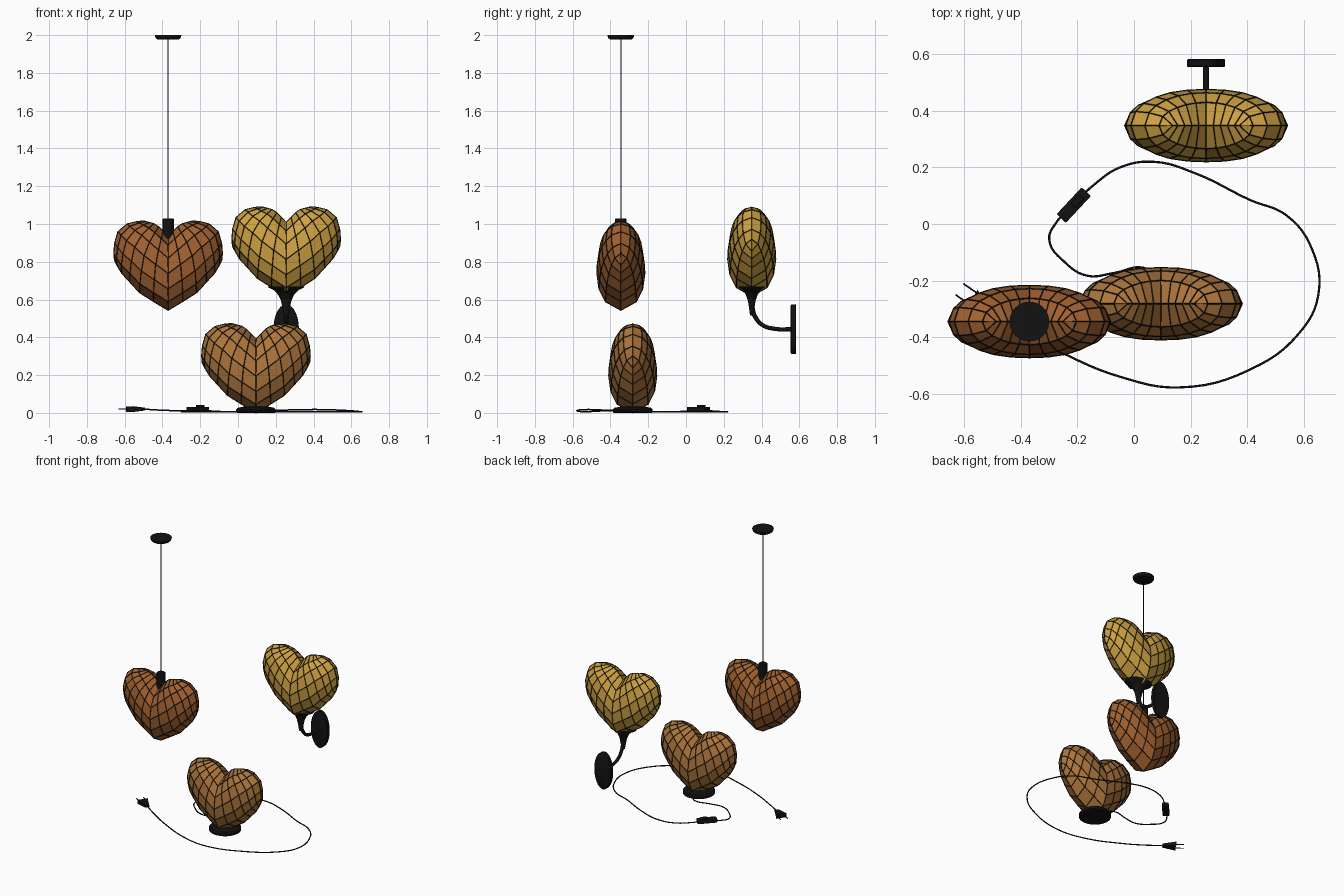
import bpy, bmesh, math
from mathutils import Vector, Matrix

if "Cube" in bpy.data.objects:
    bpy.data.objects.remove(bpy.data.objects["Cube"])


def material(name, rgb):
    m = bpy.data.materials.new(name)
    m.diffuse_color = (*rgb, 1)
    m.use_nodes = True
    m.node_tree.nodes["Principled BSDF"].inputs["Base Color"].default_value = m.diffuse_color
    return m


BLACK = material("black", (0.006, 0.006, 0.006))


def add(name, bm, mat, loc=(0, 0, 0), smooth=False):
    bmesh.ops.recalc_face_normals(bm, faces=bm.faces[:])
    me = bpy.data.meshes.new(name)
    bm.to_mesh(me)
    bm.free()
    ob = bpy.data.objects.new(name, me)
    bpy.context.collection.objects.link(ob)
    ob.location = loc
    me.materials.append(mat)
    if smooth:
        bpy.context.view_layer.objects.active = ob
        bpy.ops.object.select_all(action='DESELECT')
        ob.select_set(True)
        bpy.ops.object.shade_smooth_by_angle(angle=math.radians(35))
    return ob


def lathe(name, profile, loc, scale=(1, 1, 1), rot=None, n=40):
    """Closed solid of revolution from (radius, z) points."""
    bm = bmesh.new()
    rings = [[bm.verts.new((r * math.cos(2 * math.pi * k / n), r * math.sin(2 * math.pi * k / n), z))
              for k in range(n)] for r, z in profile]
    for a, b in zip(rings, rings[1:]):
        for k in range(n):
            bm.faces.new((a[k], a[(k + 1) % n], b[(k + 1) % n], b[k]))
    bm.faces.new(rings[0])
    bm.faces.new(rings[-1])
    bm.transform(Matrix.Diagonal((*scale, 1)))
    if rot:
        bm.transform(rot)
    return add(name, bm, BLACK, loc, True)


def tube(name, pts, radius, radii=None, res=6):
    cu = bpy.data.curves.new(name, 'CURVE')
    cu.dimensions = '3D'
    cu.bevel_depth, cu.bevel_resolution, cu.resolution_u = radius, 2, res
    cu.use_fill_caps = True
    sp = cu.splines.new('BEZIER')
    sp.bezier_points.add(len(pts) - 1)
    for i, (bp, p) in enumerate(zip(sp.bezier_points, pts)):
        bp.co = p
        bp.handle_left_type = bp.handle_right_type = 'AUTO'
        bp.radius = radii[i] if radii else 1
    ob = bpy.data.objects.new(name, cu)
    bpy.context.collection.objects.link(ob)
    cu.materials.append(BLACK)
    return ob


def box(name, size, loc, angle, taper=1.0, bevel=0.004):
    bm = bmesh.new()
    bmesh.ops.create_cube(bm, size=1)
    for v in bm.verts:
        if v.co.x < 0:
            v.co.y *= taper
            v.co.z *= taper
    bm.transform(Matrix.Rotation(angle, 4, 'Z') @ Matrix.Diagonal((*size, 1)))
    bmesh.ops.bevel(bm, geom=bm.edges[:], offset=bevel, segments=2, affect='EDGES', profile=0.5)
    return add(name, bm, BLACK, loc, True)


def along(pts, t):
    """Point at fraction t of a polyline's length."""
    pts = [Vector(p) for p in pts]
    left = t * sum((b - a).length for a, b in zip(pts, pts[1:]))
    for a, b in zip(pts, pts[1:]):
        d = (b - a).length
        if left <= d + 1e-9:
            return a.lerp(b, left / d)
        left -= d
    return pts[-1]


# Heart half-outline, split into four sides of a patch
CENTRE = [(0, 0), (0, 0.391)]
LOWER = [(0, 0), (0.148, 0.09), (0.254, 0.206), (0.284, 0.265)]
LOBE = [(0.284, 0.265), (0.29, 0.33), (0.265, 0.418), (0.206, 0.466), (0.13, 0.473)]
UPPER = [(0, 0.391), (0.063, 0.455), (0.13, 0.473)]
NU, NV, DEPTH = 6, 6, 0.127


def heart(name, loc, rgb):
    bm = bmesh.new()
    for sx in (1, -1):
        for sy in (1, -1):
            grid = []
            for i in range(NU + 1):
                u = 0.3 * i / NU + 0.7 * math.sin(math.pi / 2 * i / NU)
                row = []
                for j in range(NV + 1):
                    v = 0.5 * j / NV + 0.25 * (1 - math.cos(math.pi * j / NV))
                    p = ((1 - v) * along(LOWER, u) + v * along(UPPER, u)
                         + (1 - u) * along(CENTRE, v) + u * along(LOBE, v)
                         - (1 - u) * (1 - v) * Vector(LOWER[0]) - u * (1 - v) * Vector(LOWER[-1])
                         - (1 - u) * v * Vector(UPPER[0]) - u * v * Vector(UPPER[-1]))
                    d = DEPTH * math.sqrt(max(0, 1 - u ** 2.2) * max(0, 1 - (2 * v - 1) ** 2))
                    row.append(bm.verts.new((sx * p.x, sy * d, p.y)))
                grid.append(row)
            for i in range(NU):
                for j in range(NV):
                    bm.faces.new((grid[i][j], grid[i + 1][j], grid[i + 1][j + 1], grid[i][j + 1]))
    bmesh.ops.remove_doubles(bm, verts=bm.verts[:], dist=1e-5)
    lead = bm.copy()
    add(name + "_glass", bm, material(name + "_glass", rgb), loc)
    # Lead seams along every pane edge
    ob = add(name + "_seams", lead, BLACK, loc)
    w = ob.modifiers.new("wire", 'WIREFRAME')
    w.thickness, w.offset, w.use_even_offset = 0.006, 0, False


heart("pendant_heart", (-0.37, -0.345, 0.543), (0.36, 0.12, 0.03))
heart("wall_heart", (0.255, 0.348, 0.618), (0.62, 0.36, 0.055))
heart("table_heart", (0.095, -0.282, -0.003 + 0.003), (0.42, 0.18, 0.045))

# Pendant fittings
lathe("ceiling_canopy", [(0.058, 1.978), (0.066, 1.984), (0.07, 1.996), (0.07, 2.0)], (-0.37, -0.345, 0))
lathe("pendant_cord", [(0.003, 1.02), (0.003, 1.985)], (-0.37, -0.345, 0), n=10)
lathe("pendant_socket", [(0.03, 0.91), (0.03, 1.026), (0.026, 1.03)], (-0.37, -0.345, 0), n=28)

# Wall lamp fittings
lathe("wall_cup", [(0.012, 0.515), (0.02, 0.56), (0.028, 0.595), (0.042, 0.625), (0.065, 0.65),
                   (0.095, 0.664), (0.098, 0.669), (0.06, 0.669)], (0.255, 0.348, 0), (1, 0.74, 1))
tube("wall_arm", [(0.255, 0.348, 0.57), (0.255, 0.363, 0.515), (0.255, 0.405, 0.465),
                  (0.255, 0.47, 0.445), (0.255, 0.565, 0.443)], 0.011, [1.2, 1.1, 1, 1, 1])
lathe("wall_plate", [(0.125, -0.0145), (0.132, -0.011), (0.132, 0.011), (0.125, 0.0145)],
      (0.255, 0.569, 0.443), (0.51, 1, 1), Matrix.Rotation(math.pi / 2, 4, 'X'))

# Table lamp base
lathe("table_base", [(0.1, 0), (0.105, 0.003), (0.105, 0.018), (0.097, 0.027), (0.06, 0.034)],
      (0.095, -0.282, 0))

# Power cable with inline switch and plug
low = 0.006
path = [(0.095, -0.2), (0.035, -0.155), (-0.07, -0.173), (-0.165, -0.183), (-0.245, -0.135),
        (-0.3, -0.055), (-0.275, 0.005), (-0.215, 0.068), (-0.14, 0.14), (-0.05, 0.2), (0.07, 0.22),
        (0.215, 0.18), (0.41, 0.085), (0.54, 0.03), (0.63, -0.09), (0.652, -0.25), (0.585, -0.385),
        (0.41, -0.515), (0.16, -0.578), (-0.05, -0.54), (-0.255, -0.455), (-0.4, -0.375), (-0.5, -0.312)]
lift = {6: 0.01, 7: 0.016, 8: 0.01, 16: 0.012, 17: 0.018, 18: 0.012, 20: 0.01, 21: 0.014, 22: 0.02}
tube("power_cable", [(x, y, lift.get(i, low)) for i, (x, y) in enumerate(path)], 0.004)

ANG = math.radians(47)
box("switch_body", (0.13, 0.045, 0.028), (-0.213, 0.067, 0.018), ANG)
box("switch_rocker", (0.045, 0.024, 0.014), (-0.2, 0.081, 0.035), ANG)

axis = Vector((-0.82, 0.57, 0)).normalized()
side = Vector((-axis.y, axis.x, 0))
pa = math.atan2(axis.y, axis.x)
face = Vector((-0.572, -0.262, 0.02))
box("plug_body", (0.085, 0.066, 0.024), face - axis * 0.042, pa, 0.4, 0.003)
for k, s in (("left", 1), ("right", -1)):
    base = face + side * 0.024 * s
    tube("plug_prong_" + k, [base - axis * 0.01, base + axis * 0.055], 0.003)
